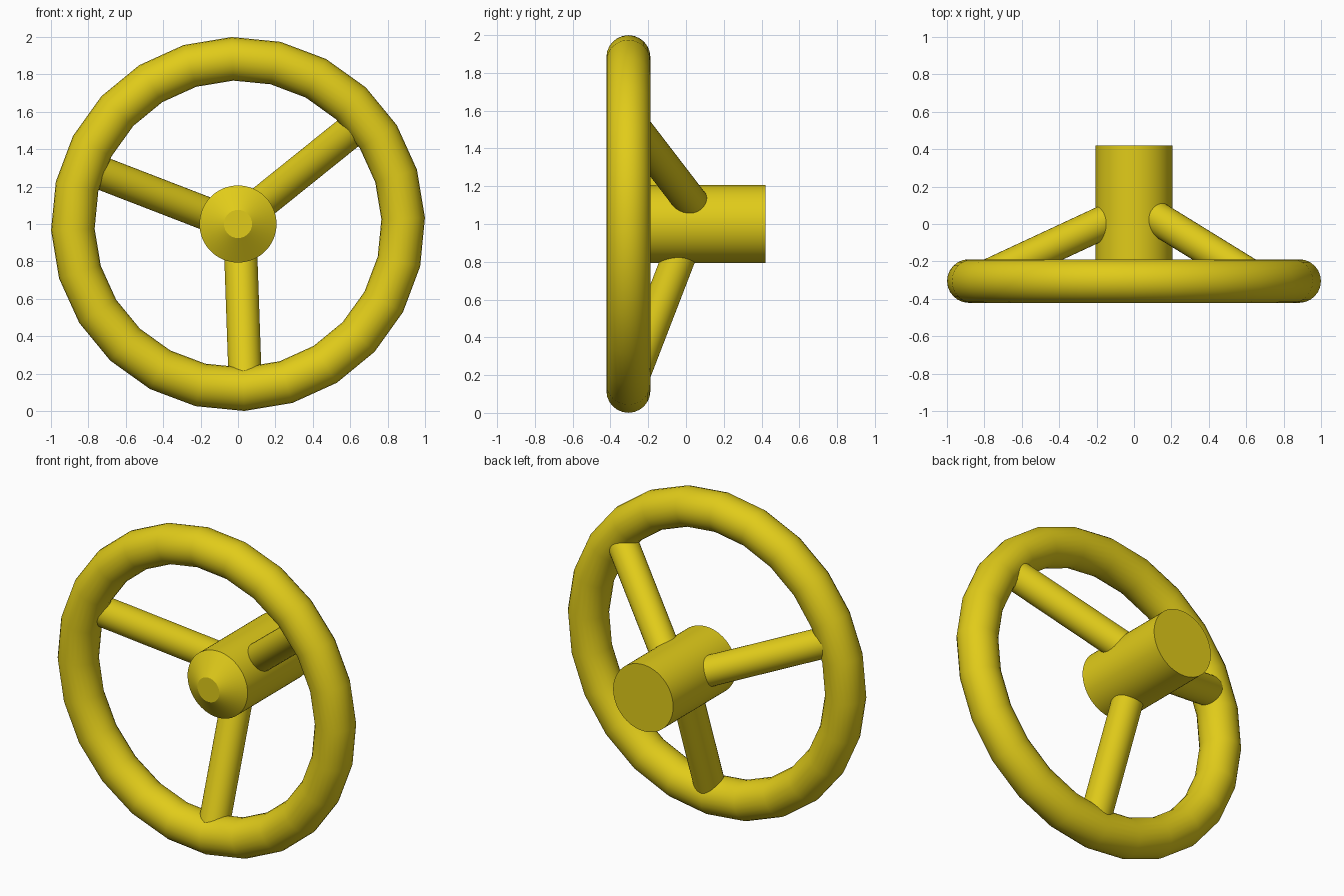
import bpy, bmesh
from math import radians, cos, sin, pi
from mathutils import Vector

if "Cube" in bpy.data.objects:
    bpy.data.objects.remove(bpy.data.objects["Cube"])

yellow = bpy.data.materials.new("yellow_paint")
yellow.diffuse_color = (0.75, 0.60, 0.01, 1)
yellow.use_nodes = True
yellow.node_tree.nodes["Principled BSDF"].inputs["Base Color"].default_value = yellow.diffuse_color


def finish(obj, name, angle=35):
    obj.name = name
    obj.data.materials.append(yellow)
    bpy.ops.object.select_all(action='DESELECT')
    obj.select_set(True)
    bpy.context.view_layer.objects.active = obj
    bpy.ops.object.shade_smooth_by_angle(angle=radians(angle))


# Rim: 24-sided ring standing upright, turned slightly
bpy.ops.mesh.primitive_torus_add(
    major_segments=24, minor_segments=24, major_radius=0.8835, minor_radius=0.1165,
    location=(0, -0.305, 1), rotation=(radians(90), radians(-1.9), 0))
finish(bpy.context.object, "rim")

# Hub: lathe profile of (radius, y), flat back and blunt cone front
profile = [(0.075, -0.29), (0.206, -0.20), (0.206, 0.42)]
SIDES = 64
bm = bmesh.new()
rings = [[bm.verts.new((r * cos(2 * pi * i / SIDES), y, 1 + r * sin(2 * pi * i / SIDES)))
          for i in range(SIDES)] for r, y in profile]
for a, b in zip(rings, rings[1:]):
    for i in range(SIDES):
        j = (i + 1) % SIDES
        bm.faces.new((a[i], a[j], b[j], b[i]))
bm.faces.new(rings[0])
bm.faces.new(rings[-1])
bmesh.ops.recalc_face_normals(bm, faces=bm.faces)
mesh = bpy.data.meshes.new("hub")
bm.to_mesh(mesh)
bm.free()
hub = bpy.data.objects.new("hub", mesh)
bpy.context.collection.objects.link(hub)
finish(hub, "hub", 25)


# Spokes: round bars from the hub axis sloping forward into the rim
def spoke(name, start, end):
    a, b = Vector(start), Vector(end)
    d = b - a
    bpy.ops.mesh.primitive_cylinder_add(
        vertices=32, radius=0.089, depth=d.length, location=(a + b) / 2,
        rotation=d.to_track_quat('Z', 'Y').to_euler())
    finish(bpy.context.object, name)


spoke("spoke_right", (0.0, 0.107, 1.012), (0.668, -0.305, 1.549))
spoke("spoke_left", (0.0, 0.085, 0.990), (-0.800, -0.287, 1.299))
spoke("spoke_bottom", (0.009, 0.030, 1.0), (0.039, -0.300, 0.145))
